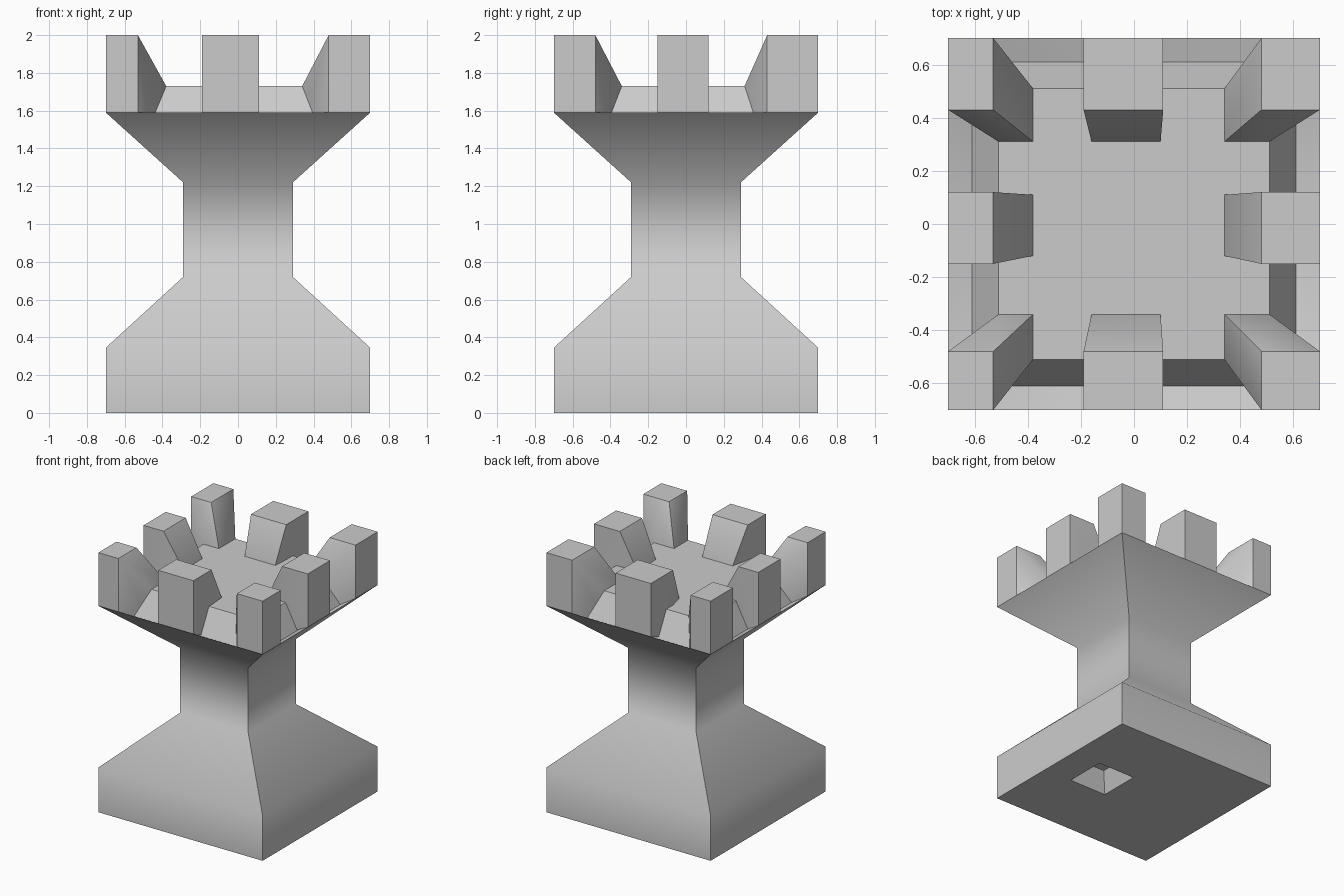
import bpy, bmesh, math

if "Cube" in bpy.data.objects:
    bpy.data.objects.remove(bpy.data.objects["Cube"])


def make_object(name, verts, faces):
    mesh = bpy.data.meshes.new(name)
    bm = bmesh.new()
    vs = [bm.verts.new(v) for v in verts]
    for f in faces:
        bm.faces.new([vs[i] for i in f])
    bmesh.ops.recalc_face_normals(bm, faces=bm.faces)
    bm.to_mesh(mesh)
    bm.free()
    ob = bpy.data.objects.new(name, mesh)
    bpy.context.collection.objects.link(ob)
    bpy.ops.object.select_all(action='DESELECT')
    ob.select_set(True)
    bpy.context.view_layer.objects.active = ob
    bpy.ops.object.shade_smooth_by_angle(angle=math.radians(50))
    return ob


def square_loft(name, rings):
    """Stack of square rings (centre x, half size, z), capped at both ends."""
    verts, faces = [], []
    for cx, h, z in rings:
        verts += [(cx + h * sx, h * sy, z)
                  for sx, sy in ((-1, -1), (1, -1), (1, 1), (-1, 1))]
    for r in range(len(rings) - 1):
        for i in range(4):
            j = (i + 1) % 4
            faces.append((4 * r + i, 4 * r + j, 4 * r + 4 + j, 4 * r + 4 + i))
    n = len(verts)
    faces += [(3, 2, 1, 0), (n - 4, n - 3, n - 2, n - 1)]
    return make_object(name, verts, faces)


def merlon(name, outline, extra, top_faces):
    """Upright block over an outline; its underside follows the flared rim."""
    n = len(outline)
    bottom = [(x, y, 1.59 if max(abs(x), abs(y)) > 0.69 else 1.48)
              for x, y, z in outline]
    faces = [(i, (i + 1) % n, n + (i + 1) % n, n + i) for i in range(n)]
    # underside split into a fan so every face is planar
    faces += [(n, n + i, n + i + 1) for i in range(1, n - 1)]
    faces += top_faces
    return make_object(name, outline + bottom + extra, faces)


# body: underside recess, plinth, waist, flare, rim groove and platform
square_loft("tower_body", [
    (0.30, 0.10, 0.15), (0.30, 0.16, 0), (0, 0.70, 0), (0, 0.70, 0.345),
    (0, 0.29, 0.72), (0, 0.29, 1.22), (0, 0.70, 1.59), (0, 0.61, 1.54),
    (0, 0.51, 1.73)])

LOW, HIGH, R, G = 1.73, 2.0, 0.70, 0.51
# per side: (end of flat top, inner foot)
SIDE = {"left": (-0.53, -0.38), "right": (0.48, 0.34),
        "front": (-0.48, -0.34), "back": (0.43, 0.31)}

# corner merlons
for xs, sx in (("left", -1), ("right", 1)):
    for ys, sy in (("front", -1), ("back", 1)):
        (a, p), (b, q) = SIDE[xs], SIDE[ys]
        outline = [(sx * R, sy * R, HIGH), (a, sy * R, HIGH),
                   (p, sy * G, LOW), (p, q, LOW),
                   (sx * G, q, LOW), (sx * R, b, HIGH)]
        merlon(f"corner_merlon_{ys}_{xs}", outline, [(a, b, HIGH)],
               [(0, 1, 12, 5), (1, 2, 3, 12), (12, 3, 4, 5)])

# middle merlons, narrowing towards the platform
for side, (t, inner) in SIDE.items():
    along_x = side in ("left", "right")
    lo, hi, lo2, hi2 = ((-0.15, 0.12, -0.12, 0.11) if along_x
                        else (-0.19, 0.11, -0.16, 0.10))
    outer = math.copysign(R, t)
    pts = [(outer, lo, HIGH), (outer, hi, HIGH), (t, hi, HIGH),
           (inner, hi2, LOW), (inner, lo2, LOW), (t, lo, HIGH)]
    if not along_x:
        pts = [(s, d, z) for d, s, z in pts]
    merlon(f"middle_merlon_{side}", pts, [], [(0, 1, 2, 5), (5, 2, 3, 4)])
